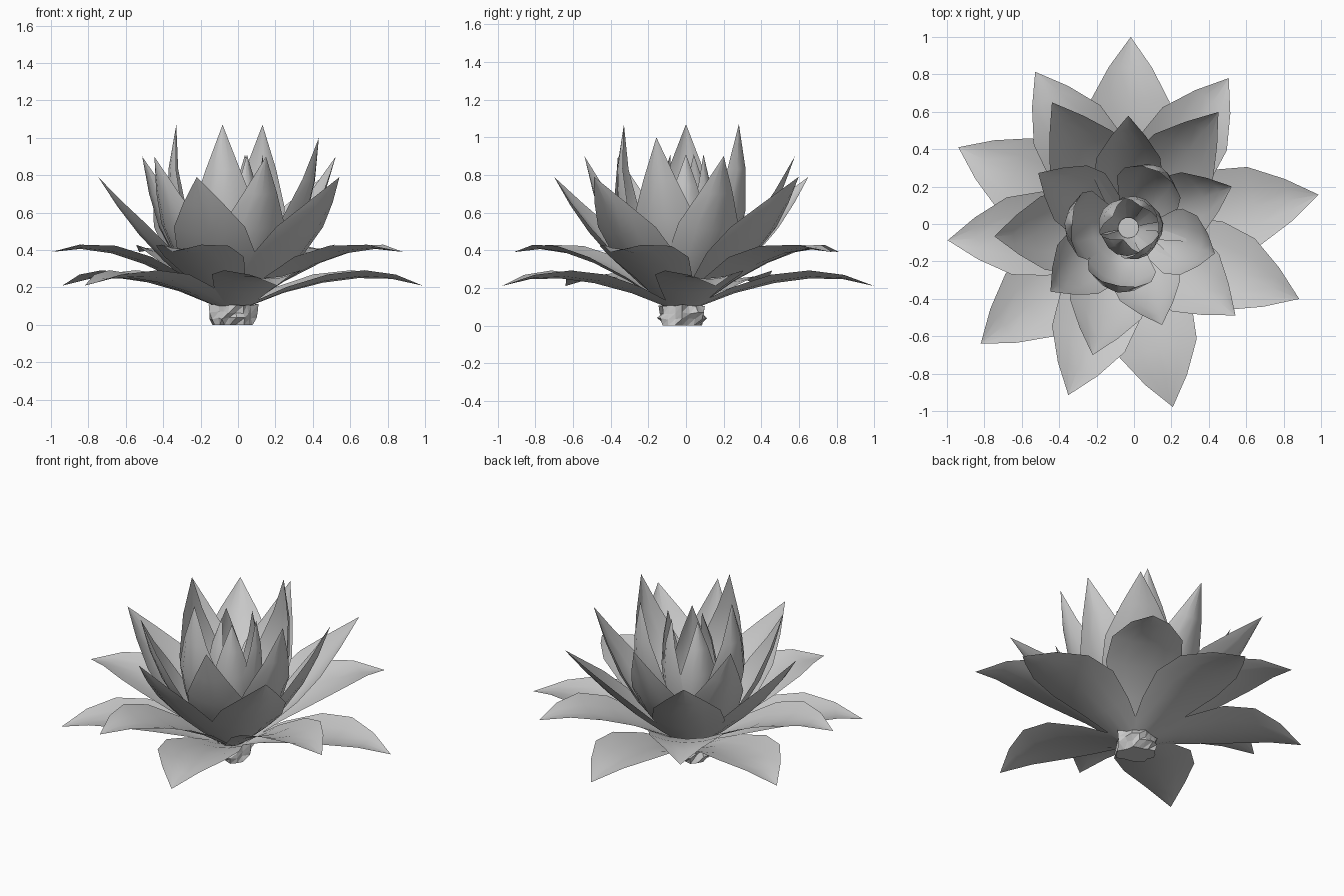
import bpy, math, random
from mathutils import Vector

random.seed(4)
cube = bpy.data.objects.get("Cube")
if cube:
    bpy.data.objects.remove(cube)

grey = bpy.data.materials.new("petal grey")
grey.use_nodes = True
tone = (0.6, 0.6, 0.6, 1)
grey.diffuse_color = tone
grey.node_tree.nodes["Principled BSDF"].inputs["Base Color"].default_value = tone

# The stem sits slightly off the middle of the flower
ROOT = Vector((-0.03, -0.02, 0))
UP = Vector((0, 0, 1))

# Petal half-width fractions from the root to the pointed tip
OUTLINE = [0.36, 0.73, 1, 0.92, 0.5, 0]
ACROSS = [-1, -0.5, 0, 0.5, 1]


def add_object(name, verts, faces, smooth):
    mesh = bpy.data.meshes.new(name)
    mesh.from_pydata(verts, [], faces)
    mesh.materials.append(grey)
    for polygon in mesh.polygons:
        polygon.use_smooth = smooth
    obj = bpy.data.objects.new(name, mesh)
    bpy.context.collection.objects.link(obj)


def around(degrees, radius, height):
    angle = math.radians(degrees)
    return Vector((radius * math.cos(angle), radius * math.sin(angle), height))


def petal(name, degrees, reach, height, bend, width, cup):
    """Sweep a cupped cross-section along a quadratic curve from root to tip."""
    tip = around(degrees, reach, height)
    out = tip - ROOT
    out.z = 0
    out.normalize()
    side = UP.cross(out)
    start = ROOT + out * 0.05 + UP * 0.09
    control = ROOT + out * bend[0] + UP * bend[1]
    rows, cols = len(OUTLINE), len(ACROSS)
    verts = []
    for row, fraction in enumerate(OUTLINE):
        t = row / (rows - 1)
        first, second = start.lerp(control, t), control.lerp(tip, t)
        centre = first.lerp(second, t)
        normal = (second - first).cross(side).normalized()
        half = fraction * width / 2
        for s in ACROSS:
            lift = cup * half * (s * s - 0.3)
            verts.append(centre + side * (s * half) + normal * lift)
    faces = []
    for row in range(rows - 1):
        for col in range(cols - 1):
            a = row * cols + col
            faces.append((a, a + 1, a + cols + 1, a + cols))
    add_object(name, verts, faces, True)


def whorl(name, tips, **shape):
    """Build one petal for each direction in degrees and its reach."""
    for number, (degrees, reach) in enumerate(tips.items(), start=1):
        petal(f"{name}_{number}", degrees, reach, **shape)


# Whorls of petals, from the drooping outer ones to the upright heart
whorl("lowest_petal", {9: 1, 91: 1, 156.4: 1.025, 218: 1.04, 282: 1},
      height=0.21, bend=(0.63, 0.36), width=0.46, cup=0.2)
whorl("low_petal", {57: 0.93, 123: 0.97, 185: 1, 249: 0.98, 335.6: 0.97},
      height=0.39, bend=(0.6, 0.5), width=0.45, cup=0.2)
whorl("middle_petal", {53: 0.75, 124: 0.785, 185: 0.75, 252.5: 0.735, 318: 0.73},
      height=0.79, bend=(0.46, 0.41), width=0.43, cup=0.3)
whorl("upper_petal", {21: 0.56, 93: 0.58, 152: 0.58, 219: 0.575, 285.5: 0.56},
      height=0.9, bend=(0.4, 0.38), width=0.37, cup=0.4)
whorl("leaning_petal", {-20: 0.46},
      height=1, bend=(0.42, 0.4), width=0.36, cup=0.45)
whorl("inner_petal", {65: 0.31, 180: 0.33, 256: 0.34},
      height=1.07, bend=(0.42, 0.45), width=0.37, cup=0.5)
whorl("heart_petal", {0: 0.13, 68: 0.1, 160: 0.12, 235: 0.1, 290: 0.14},
      height=0.91, bend=(0.22, 0.5), width=0.24, cup=0.5)

# Crumpled stem base: a jagged faceted drum, closed below
SIDES = 18
heights = [0, 0.03, 0.06, 0.1]
verts = []
for level, height in enumerate(heights):
    radius = 0.115 if level else 0.1
    for k in range(SIDES):
        jag = random.uniform(-0.025, 0.025)
        wobble = abs(jag) / 2 if level else 0
        verts.append(ROOT + around(360 * k / SIDES, radius + jag, height + wobble))
faces = [tuple(reversed(range(SIDES)))]
for level in range(len(heights) - 1):
    for k in range(SIDES):
        a = level * SIDES + k
        b = level * SIDES + (k + 1) % SIDES
        faces += [(a, b, b + SIDES), (a, b + SIDES, a + SIDES)]
add_object("stem_base", verts, faces, False)
